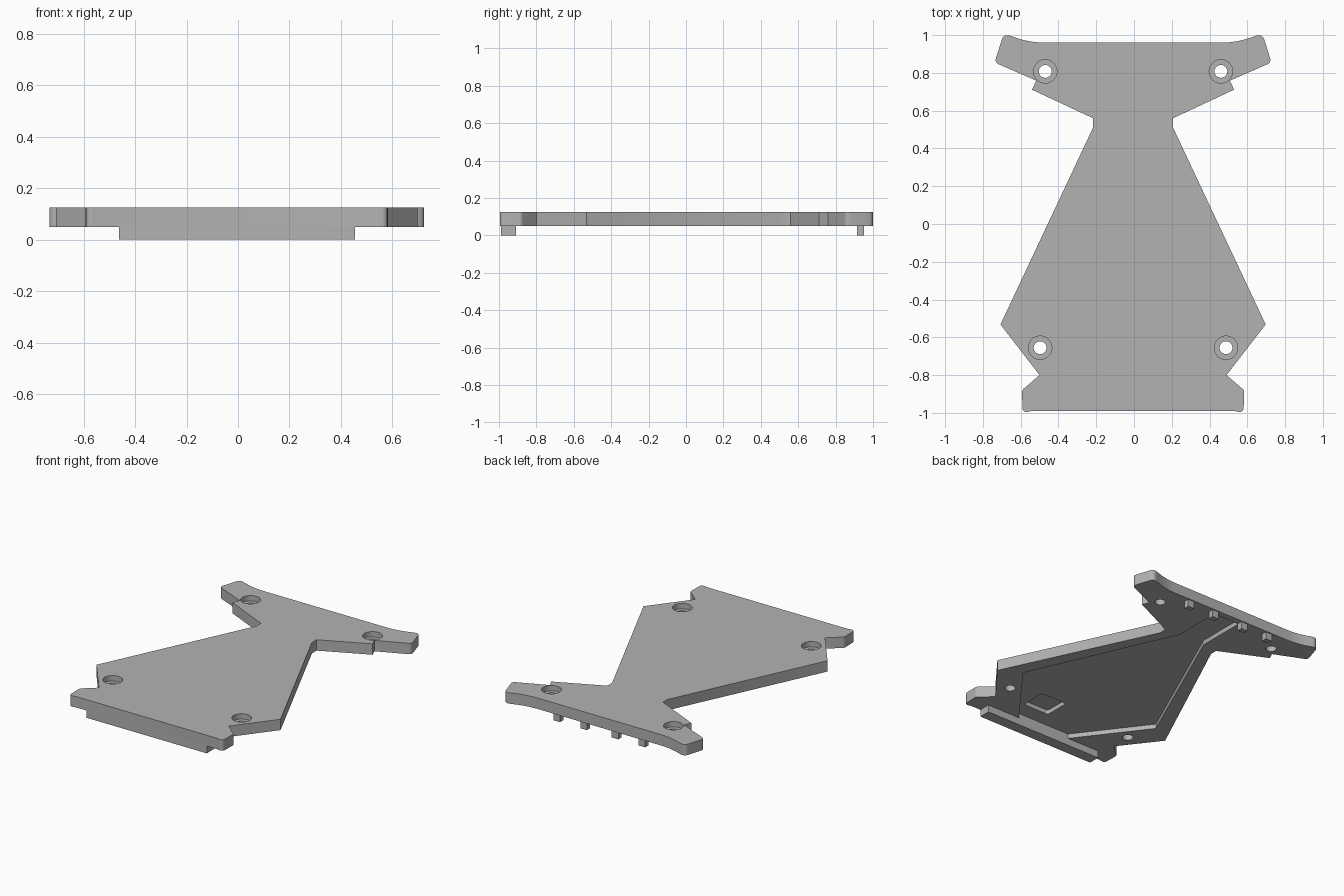
import bpy, bmesh
from mathutils import Vector

cube = bpy.data.objects.get("Cube")
if cube:
    bpy.data.objects.remove(cube, do_unlink=True)

BASE, TOP = 0.05, 0.125
MID = -0.005  # symmetry line of the plate

grey = bpy.data.materials.new("plain grey")
grey.use_nodes = True
grey.diffuse_color = (0.45, 0.45, 0.45, 1)
grey.node_tree.nodes["Principled BSDF"].inputs["Base Color"].default_value = grey.diffuse_color


def rounded(points):
    """Replace each (x, y, trim) corner having a trim by a curved one."""
    out = []
    for i, (x, y, trim) in enumerate(points):
        p = Vector((x, y))
        if not trim:
            out.append(p)
            continue
        a = p + (Vector(points[i - 1][:2]) - p).normalized() * trim
        b = p + (Vector(points[(i + 1) % len(points)][:2]) - p).normalized() * trim
        for k in range(7):
            t = k / 6
            out.append(a * (1 - t) ** 2 + p * 2 * t * (1 - t) + b * t * t)
    return out


def mirrored(half):
    return half + [(2 * MID - x, y, r) for x, y, r in reversed(half)]


def prism(name, points, z0, z1):
    bm = bmesh.new()
    face = bm.faces.new([bm.verts.new((p.x, p.y, z0)) for p in rounded(points)])
    top = bmesh.ops.extrude_face_region(bm, geom=[face])["geom"]
    bmesh.ops.translate(bm, vec=(0, 0, z1 - z0),
                        verts=[v for v in top if isinstance(v, bmesh.types.BMVert)])
    bmesh.ops.recalc_face_normals(bm, faces=bm.faces)
    mesh = bpy.data.meshes.new(name)
    bm.to_mesh(mesh)
    bm.free()
    mesh.materials.append(grey)
    obj = bpy.data.objects.new(name, mesh)
    bpy.context.collection.objects.link(obj)
    return obj


def box(name, x0, x1, y0, y1, z0, z1, trim=0):
    return prism(name, [(x0, y0, trim), (x1, y0, trim), (x1, y1, trim), (x0, y1, trim)], z0, z1)


def activate(obj):
    bpy.ops.object.select_all(action='DESELECT')
    obj.select_set(True)
    bpy.context.view_layer.objects.active = obj


def cut(target, cutter):
    cutter.hide_render = True
    mod = target.modifiers.new("cut", 'BOOLEAN')
    mod.operation, mod.solver, mod.object = 'DIFFERENCE', 'EXACT', cutter
    activate(target)
    bpy.ops.object.modifier_apply(modifier=mod.name)
    bpy.data.objects.remove(cutter, do_unlink=True)


def cylinder(x, y, radius, z0, z1):
    bpy.ops.mesh.primitive_cylinder_add(vertices=40, radius=radius, depth=z1 - z0,
                                        location=(x, y, (z0 + z1) / 2))
    obj = bpy.context.object
    obj.data.materials.append(grey)
    return obj


# Main plate outline, front to back along the left side
plate = prism("skid_plate", mirrored([
    (0.53, -0.99, 0), (0.58, -1.0, 0.03), (0.583, -0.88, 0.012), (0.49, -0.80, 0),
    (0.697, -0.532, 0), (0.207, 0.51, 0), (0.207, 0.56, 0), (0.53, 0.711, 0),
    (0.508, 0.759, 0), (0.728, 0.855, 0.025), (0.68, 1.008, 0.035), (0.54, 0.96, 0.08),
]), BASE, TOP)

# Shallow hollow with a channel on the underside, and a deeper pocket in it
cut(plate, prism("hollow", mirrored([
    (0.20, -0.91, 0), (0.55, -0.45, 0), (0.095, 0.57, 0), (0.095, 0.915, 0),
]), 0, 0.082))
cut(plate, box("pocket", 0.05, 0.25, -0.80, -0.62, 0, 0.112, 0.02))

# Counterbored screw holes
for dx, y in ((0.465, 0.808), (0.492, -0.655)):
    for side in (-1, 1):
        x = MID + side * dx
        cut(plate, cylinder(x, y, 0.034, 0, 0.2))
        cut(plate, cylinder(x, y, 0.062, 0.088, 0.2))

activate(plate)
bpy.ops.object.shade_smooth_by_angle(angle=0.5)

# Locating rail under the front edge
box("front_rail", -0.463, 0.455, -0.99, -0.91, 0, BASE + 0.005)

# Locating tabs under the back edge
for i, dx in enumerate((-0.325, -0.12, 0.12, 0.325)):
    x = MID + dx
    box(f"back_tab_{i + 1}", x - 0.025, x + 0.025, 0.915, 0.952, 0, BASE + 0.005)
